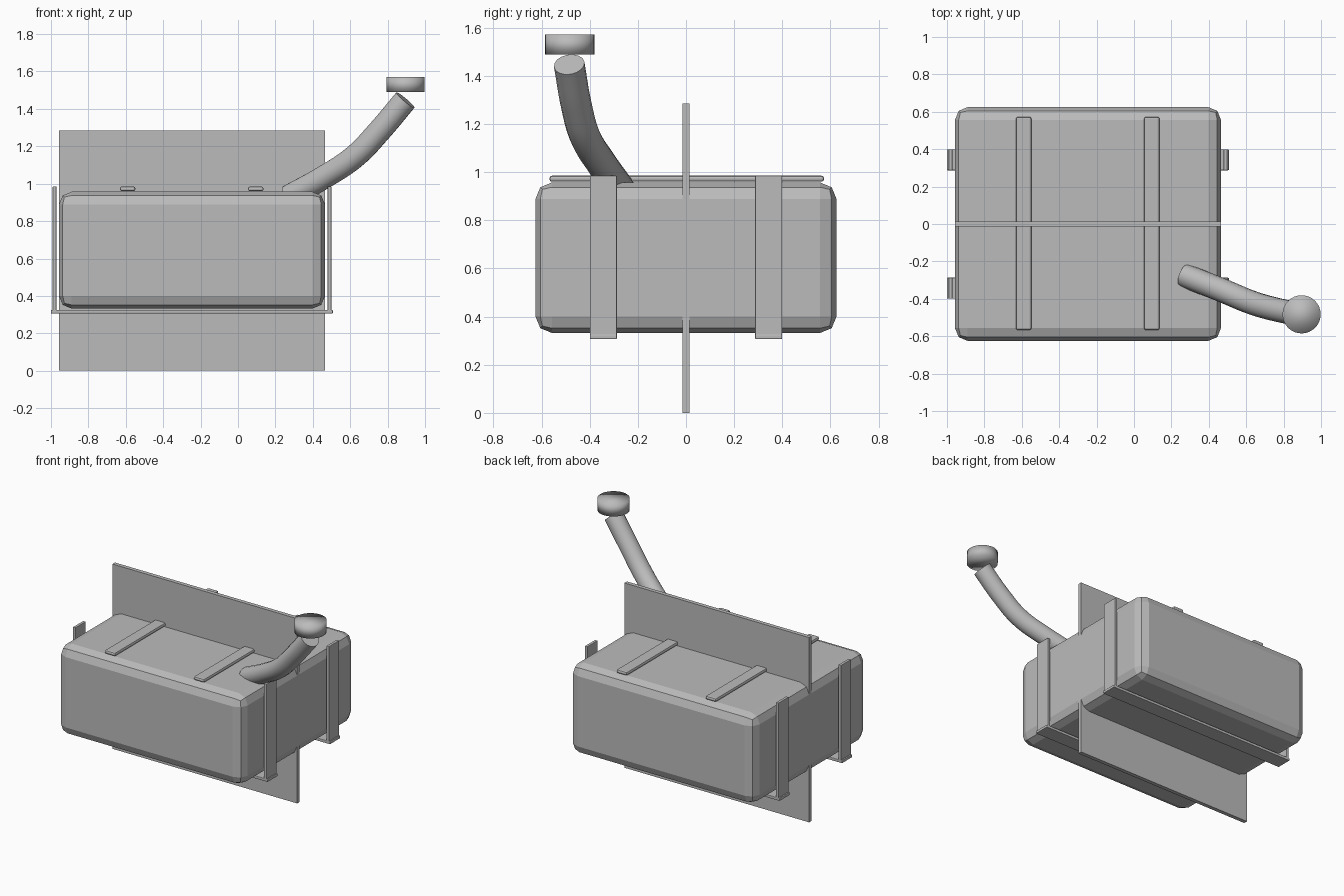
import bpy
import bmesh
from mathutils import Vector

cube = bpy.data.objects.get("Cube")
if cube:
    bpy.data.objects.remove(cube, do_unlink=True)

# One plain grey for everything
grey = bpy.data.materials.new("plain grey")
grey.use_nodes = True
GREY = (0.5, 0.5, 0.5, 1)
grey.diffuse_color = GREY
grey.node_tree.nodes["Principled BSDF"].inputs["Base Color"].default_value = GREY


def add_object(name, bm):
    mesh = bpy.data.meshes.new(name)
    bm.normal_update()
    bm.to_mesh(mesh)
    bm.free()
    mesh.materials.append(grey)
    obj = bpy.data.objects.new(name, mesh)
    bpy.context.collection.objects.link(obj)
    return obj


def box(name, low, high, bevel=0, segments=2):
    low, high = Vector(low), Vector(high)
    bm = bmesh.new()
    bmesh.ops.create_cube(bm, size=1)
    bmesh.ops.scale(bm, vec=high - low, verts=bm.verts)
    bmesh.ops.translate(bm, vec=(low + high) / 2, verts=bm.verts)
    if bevel:
        bmesh.ops.bevel(bm, geom=bm.edges[:], offset=bevel, segments=segments,
                        profile=0.5, affect='EDGES')
    return add_object(name, bm)


# Tank body and the upright plate through its middle
LEFT, RIGHT = -0.957, 0.465
box("tank_body", (LEFT, -0.625, 0.332), (RIGHT, 0.625, 0.957), 0.068)
box("middle_plate", (LEFT, -0.014, 0), (RIGHT, 0.014, 1.285))

# Rounded strips lying on top
for side, x in (("right", -0.59), ("left", 0.095)):
    box("top_strip_" + side, (x - 0.041, -0.567, 0.96), (x + 0.041, 0.573, 0.985), 0.01)

# Cradle straps: a bar underneath with an upright at each end
for end, y in (("front", -0.343), ("back", 0.343)):
    y0, y1 = y - 0.056, y + 0.056
    box("bottom_strap_" + end, (-1.0, y0, 0.306), (0.507, y1, 0.326), 0.004)
    for side, x in (("right", -0.981), ("left", 0.489)):
        box("upright_strap_" + end + "_" + side,
            (x - 0.01, y0, 0.316), (x + 0.01, y1, 0.985), 0.003)

# Curved filler pipe
path = [(0.27, -0.275, 0.93), (0.46, -0.35, 1.035), (0.63, -0.42, 1.15),
        (0.75, -0.455, 1.275), (0.895, -0.485, 1.447)]
curve = bpy.data.curves.new("filler_pipe", 'CURVE')
curve.dimensions = '3D'
curve.bevel_depth = 0.064
curve.bevel_resolution = 6
curve.use_fill_caps = True
curve.resolution_u = 6
spline = curve.splines.new('BEZIER')
spline.bezier_points.add(len(path) - 1)
for point, co in zip(spline.bezier_points, path):
    point.co = co
    point.handle_left_type = point.handle_right_type = 'AUTO'
curve.materials.append(grey)
pipe = bpy.data.objects.new("filler_pipe", curve)
bpy.context.collection.objects.link(pipe)
bpy.ops.object.select_all(action='DESELECT')
pipe.select_set(True)
bpy.context.view_layer.objects.active = pipe
bpy.ops.object.convert(target='MESH')
bpy.ops.object.shade_smooth()

# Round filler cap above the pipe mouth
bm = bmesh.new()
bmesh.ops.create_cone(bm, cap_ends=True, segments=32, radius1=0.102, radius2=0.102, depth=0.082)
bmesh.ops.translate(bm, vec=(0.896, -0.483, 1.53), verts=bm.verts)
for face in bm.faces:
    face.smooth = True
add_object("filler_cap", bm)
